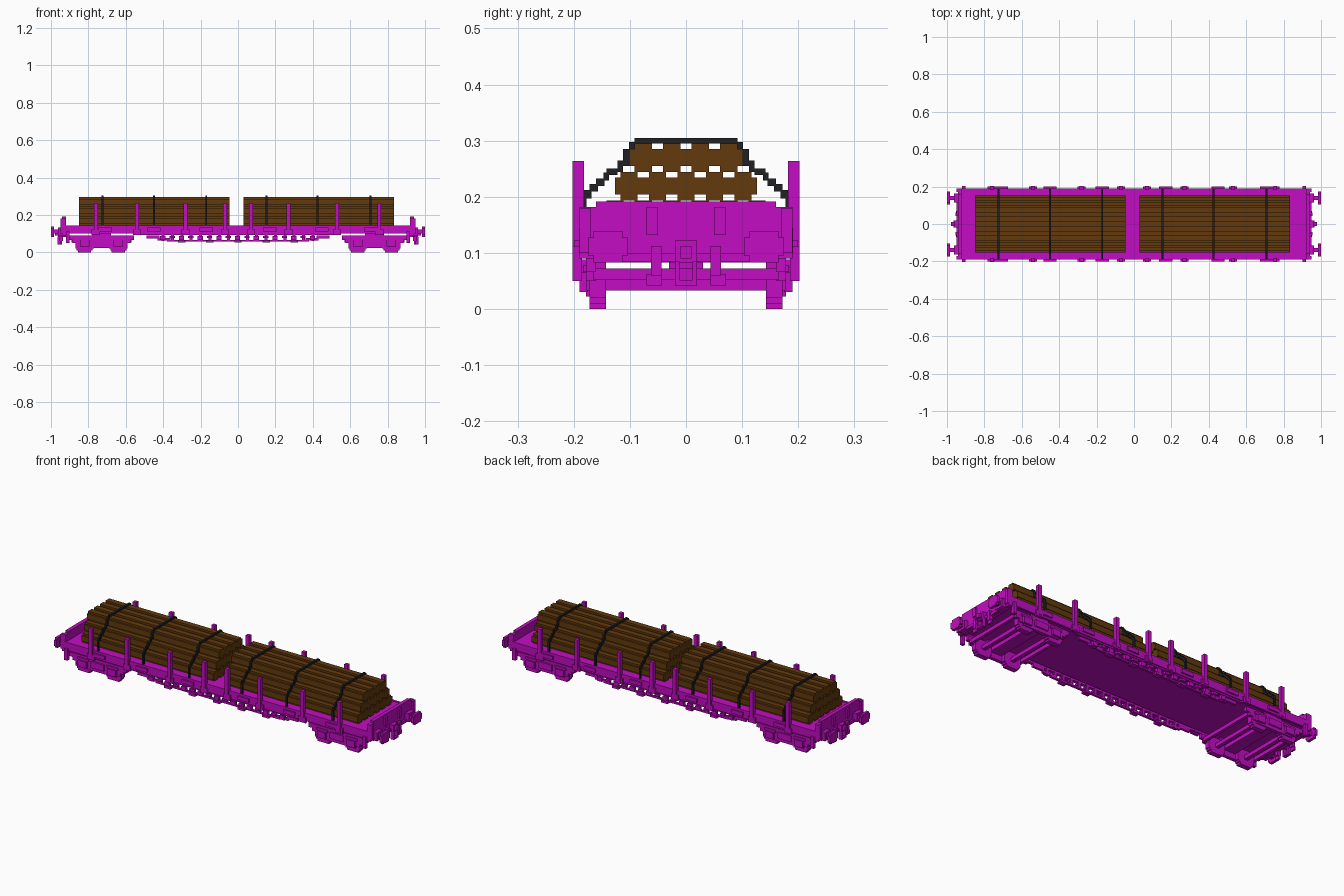
import bpy, bmesh
from mathutils import Matrix, Vector

cube = bpy.data.objects.get("Cube")
if cube:
    bpy.data.objects.remove(cube, do_unlink=True)

U = 0.01015  # size of one block step


def material(name, rgb):
    m = bpy.data.materials.new(name)
    m.use_nodes = True
    m.diffuse_color = (*rgb, 1)
    m.node_tree.nodes["Principled BSDF"].inputs["Base Color"].default_value = (*rgb, 1)
    return m


MAGENTA = material("magenta paint", (0.54, 0.004, 0.54))
BROWN = material("brown wood", (0.125, 0.042, 0.004))
BLACK = material("black strap", (0.015, 0.015, 0.018))


def finish(name, bm, mat):
    bmesh.ops.recalc_face_normals(bm, faces=bm.faces)
    me = bpy.data.meshes.new(name)
    bm.to_mesh(me)
    bm.free()
    me.materials.append(mat)
    ob = bpy.data.objects.new(name, me)
    bpy.context.collection.objects.link(ob)
    return ob


def boxes(name, items, mat=MAGENTA, mx=False, my=False):
    """Boxes (x0,x1,y0,y1,z0,z1) in one object, optionally mirrored in x and y."""
    bm = bmesh.new()
    for x0, x1, y0, y1, z0, z1 in items:
        for sx in ((1, -1) if mx else (1,)):
            for sy in ((1, -1) if my else (1,)):
                c = Vector((sx * (x0 + x1) / 2, sy * (y0 + y1) / 2, (z0 + z1) / 2))
                s = Matrix.Diagonal((x1 - x0, y1 - y0, z1 - z0, 1))
                bmesh.ops.create_cube(bm, size=1, matrix=Matrix.Translation(c) @ s)
    return finish(name, bm, mat)


# Deck, side sills and upright end boards
boxes("deck", [(-0.93, 0.93, -0.18, 0.18, 0.112, 0.142)])
boxes("side_sill", [(-0.93, 0.93, 0.178, 0.191, 0.10, 0.144)], my=True)
boxes("end_board", [
    (0.92, 0.94, -0.16, 0.16, 0.083, 0.192),
    (0.92, 0.94, -0.19, 0.19, 0.09, 0.182),
    (0.94, 0.95, 0.05, 0.07, 0.132, 0.182),
    (0.94, 0.95, -0.07, -0.05, 0.132, 0.182),
    (0.94, 0.95, -0.12, 0.12, 0.085, 0.10),
], mx=True)
boxes("corner_step", [
    (0.90, 0.92, 0.185, 0.202, 0.05, 0.112),
    (0.93, 0.95, 0.17, 0.19, 0.10, 0.18),
], mx=True, my=True)

# Side stakes in their pockets
stakes = (-0.76, -0.54, -0.28, -0.07, 0.07, 0.27, 0.53, 0.755)
boxes("side_stake", [(x - U, x + U, 0.182, 0.202, 0.10, 0.264) for x in stakes], my=True)
boxes("stake_pocket", [(x - 0.022, x + 0.022, 0.185, 0.2, 0.092, 0.122) for x in stakes], my=True)
lash = (-0.71, -0.45, -0.17, 0.17, 0.45, 0.71)
boxes("lashing_rail", [(x - 0.035, x + 0.035, 0.188, 0.2, 0.112, 0.132) for x in lash], my=True)

# Log piles: three rows of blocky round logs
S = 5 * U
half, inner = 2.5 * U, 1.5 * U
quarter = [(half, inner), (inner, inner), (inner, half)]
section = []
for sy, sz, order in ((1, 1, 1), (-1, 1, -1), (-1, -1, 1), (1, -1, -1)):
    section += [(sy * a, sz * b) for a, b in quarter[::order]]


def log_pile(name, x0, x1):
    bm = bmesh.new()
    for row, count in enumerate((6, 5, 4)):
        zc = 0.143 + S * (row + 0.5)
        for i in range(count):
            yc = (i - (count - 1) / 2) * S
            face = bm.faces.new([bm.verts.new((x0, yc + a, zc + b)) for a, b in section])
            ext = bmesh.ops.extrude_face_region(bm, geom=[face], use_keep_orig=True)
            moved = [g for g in ext["geom"] if isinstance(g, bmesh.types.BMVert)]
            bmesh.ops.translate(bm, verts=moved, vec=(x1 - x0, 0, 0))
    finish(name, bm, BROWN)


log_pile("log_pile_right", -0.85, -0.045)
log_pile("log_pile_left", 0.03, 0.835)

# Stepped tie-down straps over the piles
steps = [(0, 0.092, 0.295, 0.305), (0.092, 0.102, 0.275, 0.298),
         (0.102, 0.112, 0.255, 0.285), (0.112, 0.122, 0.244, 0.265),
         (0.122, 0.142, 0.239, 0.25), (0.137, 0.147, 0.229, 0.243),
         (0.145, 0.16, 0.219, 0.233), (0.157, 0.172, 0.209, 0.223),
         (0.168, 0.183, 0.197, 0.212), (0.177, 0.187, 0.143, 0.2)]
boxes("strap", [(x - U / 2, x + U / 2, *s)
                for x in (-0.725, -0.45, -0.17, 0.152, 0.425, 0.708) for s in steps],
      BLACK, my=True)

# Openwork truss under each side: stepped chords, posts and small fittings
truss = [(-0.38, 0.38, 0.165, 0.178, 0.058, 0.066),
         (0.36, 0.43, 0.165, 0.178, 0.064, 0.076), (-0.43, -0.36, 0.165, 0.178, 0.064, 0.076),
         (0.42, 0.49, 0.165, 0.178, 0.074, 0.09), (-0.49, -0.42, 0.165, 0.178, 0.074, 0.09),
         (-0.52, 0.52, 0.168, 0.185, 0.092, 0.104)]
for i in range(-8, 9):
    x = i * 0.05
    truss.append((x - 0.008, x + 0.008, 0.165, 0.178, 0.06, 0.1))
    truss.append((x - 0.016, x + 0.012, 0.172, 0.188, 0.066 + 0.01 * (i % 2), 0.088))
    if i % 3 == 0:
        truss.append((x - 0.02, x + 0.02, 0.16, 0.19, 0.052, 0.064))
boxes("side_truss", truss, my=True)

# Bogies: layered side frames, axle boxes, blocky wheels and cross members
BX = 0.73
frame = [(0.175, 0.066, 0.09), (0.155, 0.05, 0.068), (0.135, 0.033, 0.052), (0.11, 0.022, 0.035)]
boxes("bogie_side_frame", [(BX - w, BX + w, 0.16, 0.178, a, b) for w, a, b in frame],
      mx=True, my=True)
fittings = []
wheels = []
cross = [(BX - 0.035, BX + 0.035, -0.165, 0.165, 0.052, 0.072),
         (BX - 0.025, BX + 0.025, -0.03, 0.03, 0.07, 0.115),
         (BX - 0.16, BX - 0.145, -0.165, 0.165, 0.052, 0.072),
         (BX + 0.145, BX + 0.16, -0.165, 0.165, 0.052, 0.072)]
for d in (-0.09, 0.09):
    x = BX + d
    cross.append((x - U, x + U, -0.165, 0.165, 0.033, 0.053))
    fittings += [(x - 0.025, x + 0.025, 0.175, 0.19, 0.03, 0.065),
                 (x - 0.035, x + 0.035, 0.175, 0.184, 0.066, 0.078)]
    wheels += [(x - w, x + w, 0.143, 0.172, a, b) for w, a, b in
               ((0.035, 0, 0.012), (0.043, 0.01, 0.022), (0.05, 0.02, 0.07), (0.035, 0.07, 0.085))]
fittings += [(BX - 0.04, BX + 0.04, 0.175, 0.186, 0.04, 0.075),
             (BX - 0.05, BX + 0.05, 0.16, 0.175, 0.088, 0.112)]
boxes("bogie_axle_boxes", fittings, mx=True, my=True)
boxes("bogie_wheels", wheels, mx=True, my=True)
boxes("bogie_cross_members", cross, mx=True)

# Buffers at the ends
boxes("buffer", [
    (0.935, 0.962, 0.115, 0.163, 0.088, 0.134),
    (0.96, 0.988, 0.127, 0.151, 0.10, 0.122),
    (0.985, 1.0, 0.103, 0.175, 0.095, 0.127),
    (0.985, 1.0, 0.113, 0.165, 0.083, 0.139),
], mx=True, my=True)

# Draw hook and brake hoses
boxes("draw_hook", [
    (0.935, 0.962, -0.02, 0.02, 0.083, 0.122),
    (0.96, 0.978, -U, U, 0.09, 0.112),
    (0.945, 0.965, 0.012, 0.02, 0.042, 0.085),
    (0.945, 0.965, -0.02, -0.012, 0.042, 0.085),
    (0.945, 0.965, -0.02, 0.02, 0.042, 0.052),
], mx=True)
boxes("brake_hose", [
    (0.935, 0.955, 0.044, 0.062, 0.06, 0.112),
    (0.942, 0.952, 0.044, 0.07, 0.042, 0.062),
], mx=True, my=True)
